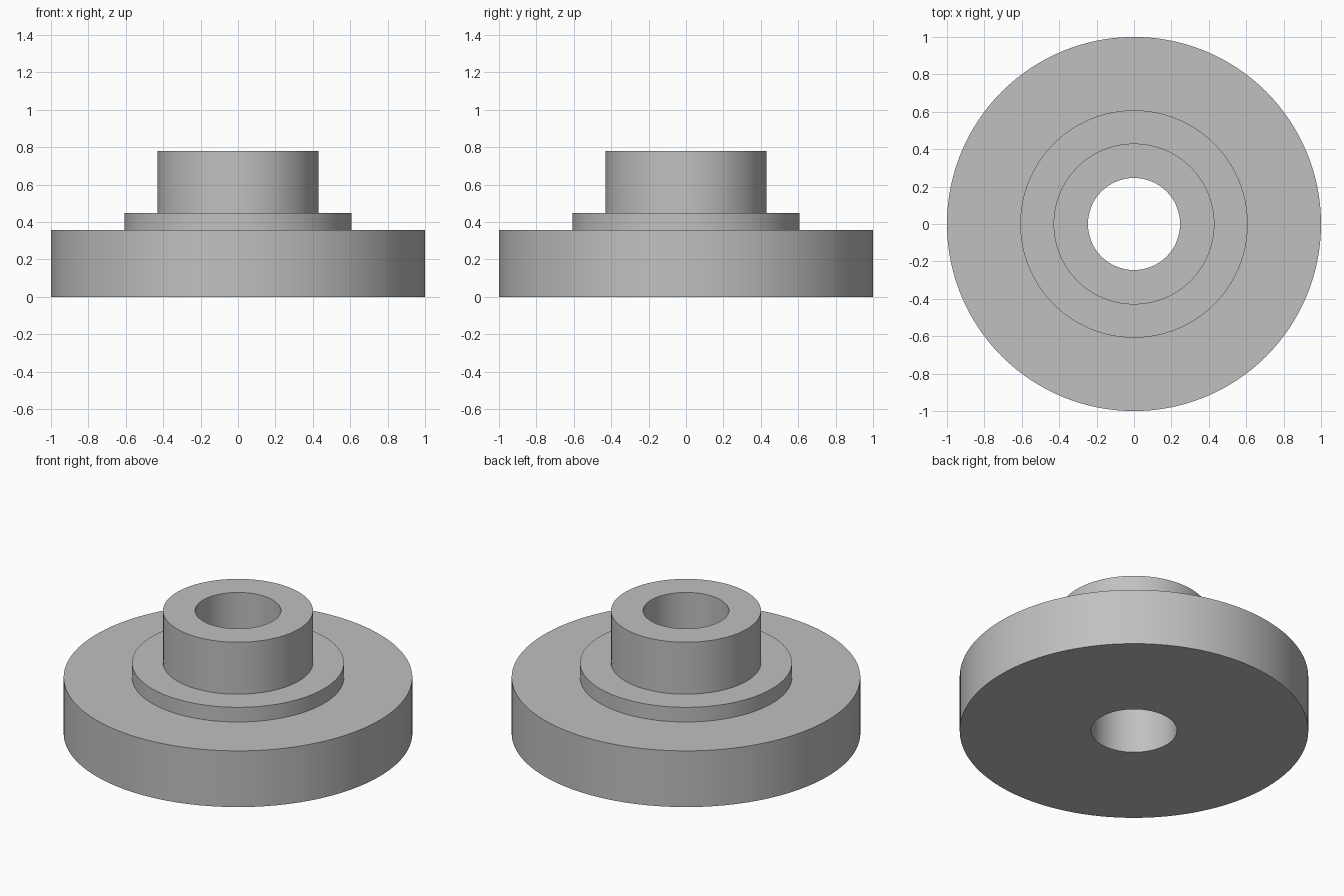
import bpy
import bmesh
import math

cube = bpy.data.objects.get("Cube")
if cube:
    bpy.data.objects.remove(cube, do_unlink=True)

SEGMENTS = 128
BORE = 0.246

# Plain grey metal
grey = bpy.data.materials.new("grey metal")
grey.use_nodes = True
colour = (0.53, 0.53, 0.53, 1)
grey.diffuse_color = colour
grey.node_tree.nodes["Principled BSDF"].inputs["Base Color"].default_value = colour


def lathe(name, profile):
    """Revolve a closed (radius, height) profile around the z axis."""
    bm = bmesh.new()
    verts = [bm.verts.new((r, 0, z)) for r, z in profile]
    edges = [bm.edges.new((a, b)) for a, b in zip(verts, verts[1:] + verts[:1])]
    bmesh.ops.spin(bm, geom=verts + edges, axis=(0, 0, 1), cent=(0, 0, 0),
                   angle=math.tau, steps=SEGMENTS, use_merge=True)
    bmesh.ops.remove_doubles(bm, verts=bm.verts, dist=0.0001)
    bmesh.ops.recalc_face_normals(bm, faces=bm.faces)
    mesh = bpy.data.meshes.new(name)
    bm.to_mesh(mesh)
    bm.free()
    mesh.materials.append(grey)
    obj = bpy.data.objects.new(name, mesh)
    bpy.context.collection.objects.link(obj)
    bpy.ops.object.select_all(action="DESELECT")
    obj.select_set(True)
    bpy.context.view_layer.objects.active = obj
    bpy.ops.object.shade_smooth_by_angle(angle=math.radians(30))
    return obj


# Wide base disc, low shoulder and narrow hub, with a bore right through
steps = [(1.0, 0.356), (0.608, 0.449), (0.43, 0.778)]
profile = [(BORE, 0)]
bottom = 0
for radius, top in steps:
    profile += [(radius, bottom), (radius, top)]
    bottom = top
profile.append((BORE, bottom))
lathe("stepped_flange_hub", profile)
